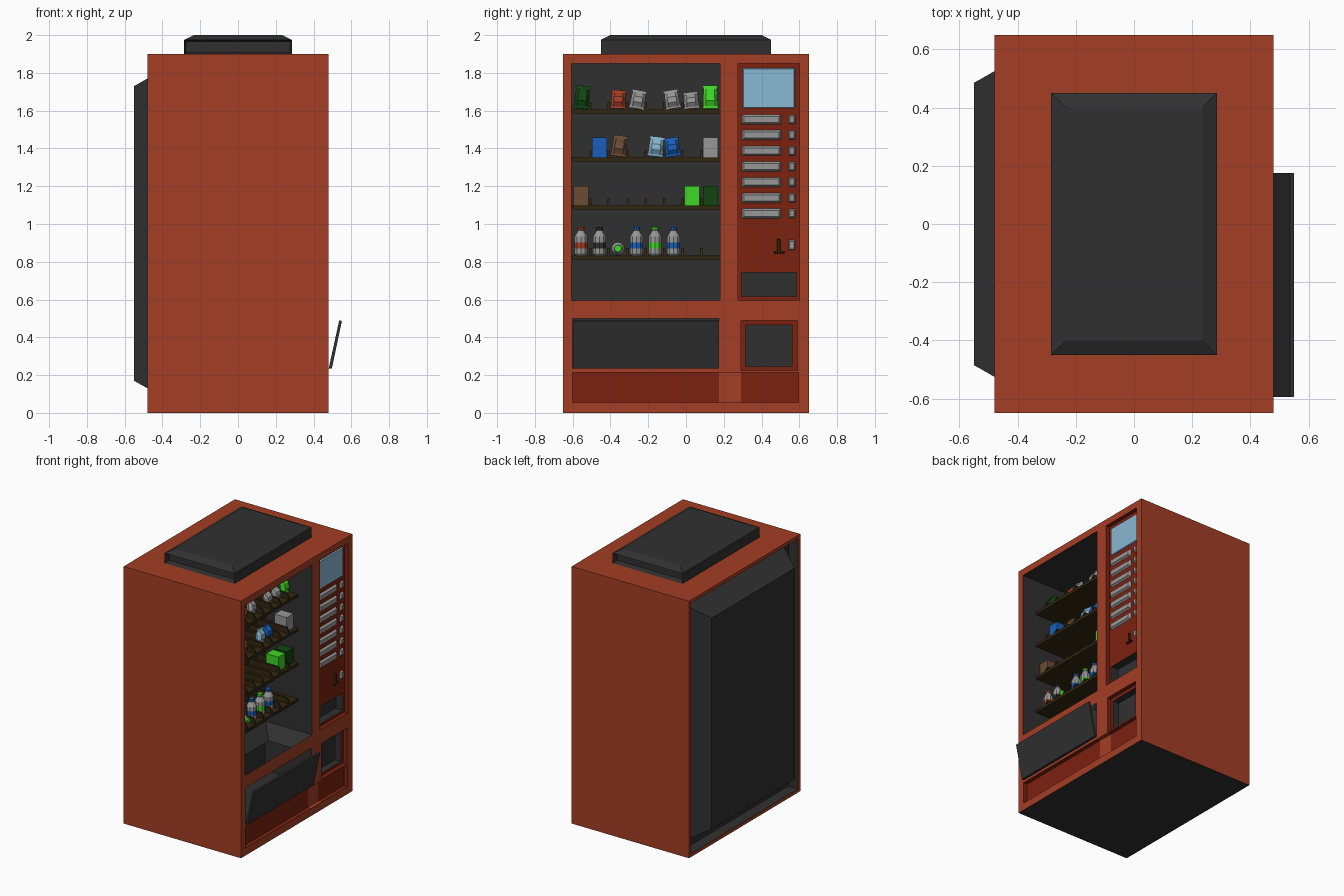
import bpy, bmesh, math, random
from mathutils import Vector, Matrix

if "Cube" in bpy.data.objects:
    bpy.data.objects.remove(bpy.data.objects["Cube"])

random.seed(4)
COLOURS = {
    "red": (0.37, 0.048, 0.018), "dark_red": (0.20, 0.016, 0.005),
    "dark_grey": (0.03, 0.03, 0.03), "shelf_brown": (0.032, 0.019, 0.005),
    "pale_grey": (0.31, 0.31, 0.31), "pale_blue": (0.25, 0.48, 0.65),
    "blue": (0.01, 0.115, 0.48), "lime": (0.05, 0.68, 0.018),
    "dark_green": (0.006, 0.06, 0.006), "brown": (0.15, 0.07, 0.035),
}
MATS = {}
for n, c in COLOURS.items():
    MATS[n] = bpy.data.materials.new(n)
    MATS[n].diffuse_color = (*c, 1)


def finish(name, bm, *mats, matrix=None):
    me = bpy.data.meshes.new(name)
    bm.to_mesh(me)
    bm.free()
    for m in mats:
        me.materials.append(MATS[m])
    ob = bpy.data.objects.new(name, me)
    bpy.context.collection.objects.link(ob)
    if matrix:
        ob.matrix_world = matrix
    return ob


def quad(bm, pts, normal, mi=0):
    """One face turned towards the given direction."""
    f = bm.faces.new([bm.verts.new(p) for p in pts])
    f.normal_update()
    if f.normal.dot(Vector(normal)) < 0:
        f.normal_flip()
    f.material_index = mi


def skin(bm, x, y0, y1, z0, z1, holes, nx, mi=0):
    """Flat panel facing along x with rectangular holes."""
    ys = sorted({y0, y1, *[v for h in holes for v in h[:2]]})
    zs = sorted({z0, z1, *[v for h in holes for v in h[2:]]})
    for a, b in zip(ys, ys[1:]):
        for c, d in zip(zs, zs[1:]):
            y, z = (a + b) / 2, (c + d) / 2
            if not any(h[0] < y < h[1] and h[2] < z < h[3] for h in holes):
                quad(bm, [(x, a, c), (x, b, c), (x, b, d), (x, a, d)], (nx, 0, 0), mi)


def tray(bm, hole, x0, x1, skip="", mi=0):
    """Inward facing walls and floor of a recess running from x0 in to x1."""
    a, b, c, d = hole
    if "L" not in skip:
        quad(bm, [(x0, a, c), (x1, a, c), (x1, a, d), (x0, a, d)], (0, 1, 0), mi)
    if "R" not in skip:
        quad(bm, [(x0, b, c), (x1, b, c), (x1, b, d), (x0, b, d)], (0, -1, 0), mi)
    if "B" not in skip:
        quad(bm, [(x0, a, c), (x1, a, c), (x1, b, c), (x0, b, c)], (0, 0, 1), mi)
    if "T" not in skip:
        quad(bm, [(x0, a, d), (x1, a, d), (x1, b, d), (x0, b, d)], (0, 0, -1), mi)
    if "F" not in skip:
        quad(bm, [(x1, a, c), (x1, b, c), (x1, b, d), (x1, a, d)], (x0 - x1, 0, 0), mi)


def loft(bm, rings, colour=lambda i: 0):
    """Closed solid through rings of points."""
    vs = [[bm.verts.new(p) for p in r] for r in rings]
    n = len(vs[0])
    faces = [bm.faces.new(vs[0]), bm.faces.new(vs[-1])]
    faces[1].material_index = colour(len(vs) - 2)
    for i in range(len(vs) - 1):
        for k in range(n):
            f = bm.faces.new((vs[i][k], vs[i][(k + 1) % n], vs[i + 1][(k + 1) % n], vs[i + 1][k]))
            f.material_index = colour(i)
            faces.append(f)
    bmesh.ops.recalc_face_normals(bm, faces=faces)


def block(bm, x0, x1, y0, y1, z0, z1, inset=0):
    """Box along x, narrowed by inset at the x1 end."""
    def rect(x, i):
        return [(x, y0 + i, z0 + i), (x, y1 - i, z0 + i), (x, y1 - i, z1 - i), (x, y0 + i, z1 - i)]
    loft(bm, [rect(x0, 0), rect(x1, inset)])


def part(name, mat, *args):
    bm = bmesh.new()
    block(bm, *args)
    return finish(name, bm, mat)


# Cabinet shell: sides, top, dark underside, front and back skins with openings
X, Y, H = 0.48, 0.65, 1.9
WINDOW, PANEL = (-0.605, 0.18, 0.595, 1.85), (0.275, 0.6, 0.595, 1.85)
BIN, COIN = (-0.6, 0.175, 0.235, 0.5), (0.29, 0.59, 0.225, 0.49)
KICK, BACK = (-0.6, 0.595, 0.055, 0.215), (-0.625, 0.625, 0.025, 1.875)
bm = bmesh.new()
for s in (-1, 1):
    quad(bm, [(-X, s * Y, 0), (X, s * Y, 0), (X, s * Y, H), (-X, s * Y, H)], (0, s, 0))
    z = H if s > 0 else 0
    quad(bm, [(-X, -Y, z), (X, -Y, z), (X, Y, z), (-X, Y, z)], (0, 0, s), 0 if s > 0 else 1)
skin(bm, X, -Y, Y, 0, H, [WINDOW, PANEL, BIN, COIN, KICK], 1)
skin(bm, -X, -Y, Y, 0, H, [BACK], -1)
finish("cabinet", bm, "red", "dark_grey")

# Back recess and bulging rear cover
bm = bmesh.new()
tray(bm, BACK, -X, -0.40)
finish("back_recess", bm, "dark_grey")
part("rear_cover", "dark_grey", -0.40, -0.55, -0.57, 0.57, 0.085, 1.815, 0.085)

# Display compartment with funnel down into the delivery bin
BX = 0.10
bm = bmesh.new()
tray(bm, WINDOW, X, BX, "B")
tray(bm, BIN, X, BX, "T")
outer = [(BX, -0.605), (X, -0.605), (X, 0.18), (BX, 0.18)]
inner = [(BX + 0.08, -0.52), (X - 0.05, -0.52), (X - 0.05, 0.1), (BX + 0.08, 0.1)]
for k in range(4):
    j = (k + 1) % 4
    quad(bm, [(*outer[k], 0.595), (*outer[j], 0.595), (*inner[j], 0.5), (*inner[k], 0.5)], (0, 0, 1))
finish("display_compartment", bm, "dark_grey")

# Delivery flap leaning outwards
bm = bmesh.new()
loft(bm, [[(0.480, y, 0.235), (0.497, y, 0.235), (0.55, y, 0.487), (0.536, y, 0.49)] for y in (-0.595, 0.175)])
finish("delivery_flap", bm, "dark_grey")

# Control panel recess, with note slot
SLOT = (0.295, 0.585, 0.615, 0.743)
PX = 0.45
bm = bmesh.new()
tray(bm, PANEL, X, PX, "F")
skin(bm, PX, *PANEL, [SLOT], 1)
tray(bm, SLOT, PX, PX - 0.06, mi=1)
finish("control_panel", bm, "dark_red", "dark_grey")
part("screen", "pale_blue", PX, PX + 0.008, 0.3, 0.576, 1.613, 1.825, 0.004)
for i in range(7):
    z = 1.554 - i * 0.0832
    part(f"label_button_{i}", "pale_grey", PX, PX + 0.015, 0.297, 0.503, z - 0.026, z + 0.026, 0.01)
    part(f"select_button_{i}", "pale_grey", PX, PX + 0.015, 0.542, 0.58, z - 0.024, z + 0.024, 0.008)
part("return_button", "pale_grey", PX, PX + 0.015, 0.543, 0.577, 0.862, 0.914, 0.006)
part("coin_slot", "shelf_brown", PX, PX + 0.012, 0.482, 0.5, 0.848, 0.92, 0.003)
part("coin_slot_foot", "shelf_brown", PX, PX + 0.016, 0.465, 0.522, 0.843, 0.855, 0.003)

# Coin return recess
CUP = (0.315, 0.56, 0.245, 0.465)
bm = bmesh.new()
tray(bm, COIN, X, PX, "F")
skin(bm, PX, *COIN, [CUP], 1)
tray(bm, CUP, PX, PX - 0.05, mi=1)
finish("coin_return", bm, "dark_red", "dark_grey")

# Kick recess with a brighter middle section
bm = bmesh.new()
tray(bm, (-0.6, 0.175, *KICK[2:]), X, PX, "R")
tray(bm, (0.175, 0.29, *KICK[2:]), X, PX, "LR", 1)
tray(bm, (0.29, 0.595, *KICK[2:]), X, PX, "L")
finish("kick_recess", bm, "dark_red", "red")

# Roof unit with chamfered top and sunk vents at both ends
bm = bmesh.new()
loft(bm, [[(sx * (0.285 - i), sy * (0.45 - i), z) for sx, sy in ((-1, -1), (1, -1), (1, 1), (-1, 1))]
          for z, i in ((1.9, 0), (1.975, 0), (2.0, 0.05))])
ends = [f for f in bm.faces if abs(f.normal.y) > 0.9]
bmesh.ops.inset_individual(bm, faces=ends, thickness=0.013)
bmesh.ops.translate(bm, vec=(0, 0.04, 0), verts=[v for f in ends if f.normal.y < 0 for v in f.verts])
bmesh.ops.translate(bm, vec=(0, -0.04, 0), verts=[v for f in ends if f.normal.y > 0 for v in f.verts])
finish("roof_unit", bm, "dark_grey")

# Shelves with slot dividers
TOPS = (1.605, 1.352, 1.097, 0.833)
SX = 0.365
for n, t in enumerate(TOPS):
    bm = bmesh.new()
    block(bm, BX, SX, -0.604, 0.179, t - 0.021, t)
    for k in range(1, 8):
        y = -0.605 + k * 0.098
        loft(bm, [[(BX, yy, t), (SX, yy, t), (SX - 0.02, yy, t + 0.04), (BX, yy, t + 0.04)]
                  for yy in (y - 0.006, y + 0.006)])
    finish(f"shelf_{n}", bm, "shelf_brown")


def slot_y(k):
    return -0.556 + k * 0.098


# Snack bags: pinched pillows with flat crimped ends
def bag(name, k, z, h, mat):
    bm = bmesh.new()
    w = 0.088
    prof = [(0, 1, 0.006), (0.1, 0.9, 0.012), (0.3, 0.88, 0.05), (0.6, 0.86, 0.05), (0.85, 0.8, 0.012), (1, 0.95, 0.006)]
    rings = []
    for u, s, t in prof:
        a = w * s / 2
        rings.append([(0, -a, u * h), (t / 2, -a * 0.6, u * h), (t / 2, a * 0.6, u * h),
                      (0, a, u * h), (-t / 2, a * 0.6, u * h), (-t / 2, -a * 0.6, u * h)])
    loft(bm, rings)
    m = (Matrix.Translation((0.30, slot_y(k), z + 0.006)) @ Matrix.Rotation(random.uniform(-0.2, 0.2), 4, "X")
         @ Matrix.Rotation(random.uniform(-0.3, -0.1), 4, "Y"))
    finish(name, bm, mat, matrix=m)


for k, h, c in ((0, 0.125, "dark_green"), (2, 0.1, "red"), (3, 0.1, "pale_grey"),
                (5, 0.1, "pale_grey"), (6, 0.09, "pale_grey"), (7, 0.125, "lime")):
    bag(f"top_bag_{k}", k, TOPS[0], h, c)
for k, h, c in ((2, 0.115, "brown"), (4, 0.105, "pale_blue"), (5, 0.1, "blue")):
    bag(f"second_bag_{k}", k, TOPS[1], h, c)

# Snack boxes
for row, k, c in ((1, 1, "blue"), (1, 7, "pale_grey"), (2, 0, "brown"), (2, 6, "lime"), (2, 7, "dark_green")):
    y, t = slot_y(k), TOPS[row]
    part(f"box_{row}_{k}", c, 0.235, 0.335, y - 0.04, y + 0.04, t, t + 0.105)

# Bottles with coloured label and cap; one has fallen over
PROFILE = [(0, 0.03), (0.008, 0.036), (0.037, 0.036), (0.07, 0.036), (0.1, 0.035), (0.132, 0.017), (0.135, 0.02), (0.152, 0.019)]
for k, c in enumerate(("red", "dark_grey", "lime", "blue", "lime", "blue")):
    bm = bmesh.new()
    loft(bm, [[(r * math.cos(a * math.pi / 5), r * math.sin(a * math.pi / 5), z) for a in range(10)]
              for z, r in PROFILE], lambda i: 1 if i in (2, 6) else 0)
    m = Matrix.Translation((0.295, slot_y(k), TOPS[3]))
    if k == 2:
        m = Matrix.Translation((0.19, slot_y(k), TOPS[3] + 0.037)) @ Matrix.Rotation(math.pi / 2, 4, "Y")
    finish(f"bottle_{k}", bm, "pale_grey", c, matrix=m)

for m in bpy.data.materials:
    if m.users and not m.is_grease_pencil:
        m.use_nodes = True
        m.node_tree.nodes["Principled BSDF"].inputs["Base Color"].default_value = m.diffuse_color
